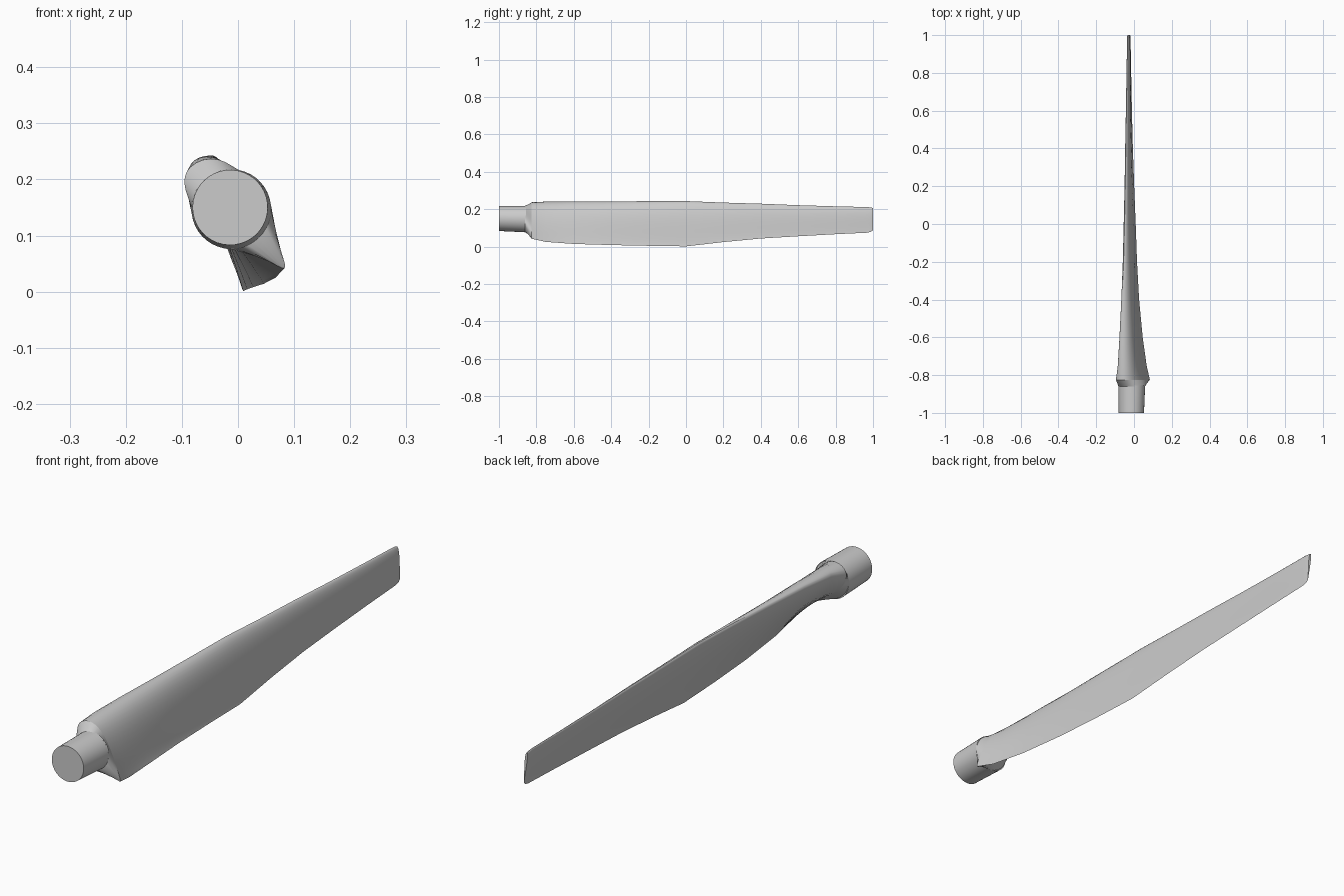
import bpy, bmesh, math
from mathutils import Vector

cube = bpy.data.objects.get("Cube")
if cube:
    bpy.data.objects.remove(cube, do_unlink=True)

SIDES = 40

metal = bpy.data.materials.new("plain_grey")
metal.use_nodes = True
grey = (0.6, 0.6, 0.6, 1)
metal.diffuse_color = grey
metal.node_tree.nodes["Principled BSDF"].inputs["Base Color"].default_value = grey


def section(y, lead, trail, upper, lower, taper=1.0):
    """Ring across the blade: taper 0 is an ellipse, 1 a sharp-tailed airfoil."""
    lead, trail = Vector(lead), Vector(trail)
    mid, half = (lead + trail) / 2, (lead - trail) / 2
    normal = Vector((half.y, -half.x)).normalized()
    ring = []
    for i in range(SIDES):
        a = math.tau * i / SIDES
        c, s = math.cos(a), math.sin(a)
        shape = s * ((1 - taper) + taper * (1 + c) / 1.3)
        p = mid + half * c + normal * shape * (upper if s > 0 else lower)
        ring.append((p.x, y, p.y))
    return ring


def circle(y, x, z, r):
    d = Vector((-0.68, 0.73)).normalized() * r
    return section(y, (x + d.x, z + d.y), (x - d.x, z - d.y), r, r, 0)


def loft(name, rings):
    bm = bmesh.new()
    loops = [[bm.verts.new(p) for p in ring] for ring in rings]
    for a, b in zip(loops, loops[1:]):
        for i in range(SIDES):
            j = (i + 1) % SIDES
            bm.faces.new((a[i], a[j], b[j], b[i]))
    bm.faces.new(loops[0])
    bm.faces.new(loops[-1])
    bmesh.ops.recalc_face_normals(bm, faces=bm.faces)
    mesh = bpy.data.meshes.new(name)
    bm.to_mesh(mesh)
    bm.free()
    mesh.materials.append(metal)
    obj = bpy.data.objects.new(name, mesh)
    bpy.context.collection.objects.link(obj)
    bpy.ops.object.select_all(action='DESELECT')
    obj.select_set(True)
    bpy.context.view_layer.objects.active = obj
    bpy.ops.object.shade_smooth_by_angle(angle=math.radians(35))


# Round root shank, slightly widening toward the blade
loft("root_shank", [circle(-1, -0.014, 0.15, 0.067),
                    circle(-0.855, -0.012, 0.147, 0.071)])

# Collar flaring from the round shank into the blade root
root = section(-0.825, (-0.085, 0.222), (0.083, 0.042), 0.06, 0.045, 0.7)
loft("root_collar", [circle(-0.86, -0.012, 0.147, 0.071), root])

# Twisted blade: y, leading edge (x, z), trailing edge (x, z), thickness each side
loft("blade", [
    root,
    section(-0.75, (-0.079, 0.233), (0.067, 0.025), 0.049, 0.028, 0.9),
    section(-0.6, (-0.071, 0.238), (0.046, 0.014), 0.042, 0.021),
    section(-0.4, (-0.062, 0.240), (0.027, 0.008), 0.034, 0.016),
    section(-0.2, (-0.055, 0.242), (0.016, 0.004), 0.028, 0.013),
    section(0, (-0.050, 0.243), (0.009, 0.001), 0.022, 0.012),
    section(0.2, (-0.046, 0.235), (0.001, 0.024), 0.018, 0.010),
    section(0.4, (-0.043, 0.229), (-0.006, 0.043), 0.015, 0.009),
    section(0.6, (-0.040, 0.221), (-0.011, 0.055), 0.012, 0.007),
    section(0.8, (-0.037, 0.215), (-0.015, 0.066), 0.010, 0.006),
    section(0.97, (-0.034, 0.211), (-0.018, 0.074), 0.008, 0.005),
    section(0.99, (-0.034, 0.209), (-0.019, 0.079), 0.007, 0.005),
    section(1, (-0.033, 0.206), (-0.020, 0.088), 0.006, 0.004),
])
